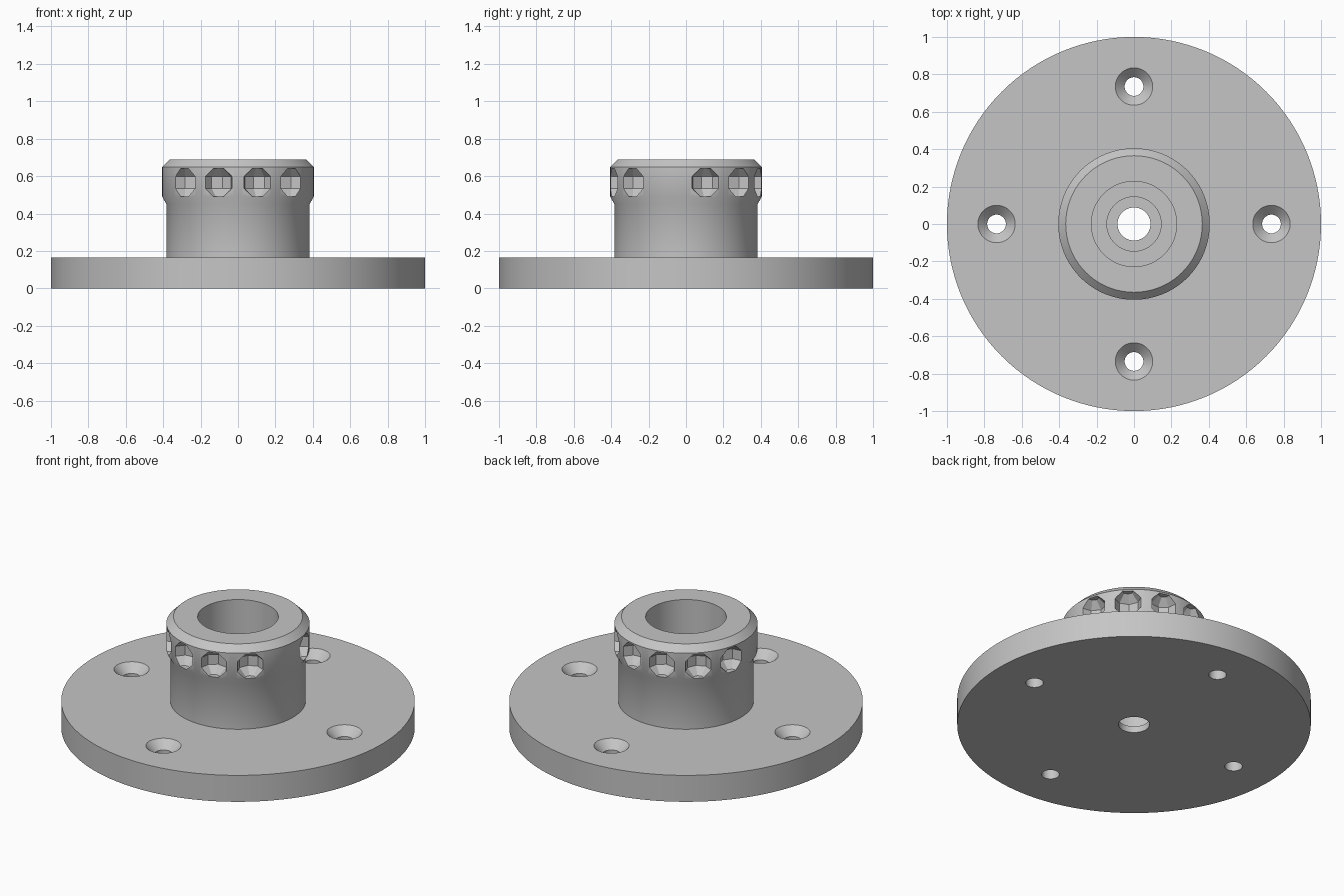
import bpy, bmesh
from math import radians, cos, sin, tau
from mathutils import Matrix

cube = bpy.data.objects.get("Cube")
if cube:
    bpy.data.objects.remove(cube)

grey = bpy.data.materials.new("light grey")
grey.use_nodes = True
grey.diffuse_color = (0.56, 0.56, 0.56, 1)
grey.node_tree.nodes["Principled BSDF"].inputs["Base Color"].default_value = grey.diffuse_color


def lathe(bm, profile, steps, tube=False, place=Matrix()):
    """Revolve (radius, height) points about z; a tube closes on itself, a solid gets caps."""
    rings = [[bm.verts.new(place @ Matrix.Translation((r * cos(tau * i / steps),
                                                       r * sin(tau * i / steps), z)).translation)
              for i in range(steps)] for r, z in profile]
    pairs = list(zip(rings, rings[1:]))
    if tube:
        pairs.append((rings[-1], rings[0]))
    faces = [bm.faces.new((a[i], a[(i + 1) % steps], b[(i + 1) % steps], b[i]))
             for a, b in pairs for i in range(steps)]
    if not tube:
        faces += [bm.faces.new(rings[0]), bm.faces.new(rings[-1])]
    bmesh.ops.recalc_face_normals(bm, faces=faces)


def make_object(name, bm):
    mesh = bpy.data.meshes.new(name)
    bm.to_mesh(mesh)
    bm.free()
    mesh.materials.append(grey)
    obj = bpy.data.objects.new(name, mesh)
    bpy.context.collection.objects.link(obj)
    return obj


# Flange, shaft and chamfered collar around a stepped bore
base_top, top = 0.165, 0.69
outside = [(1, 0), (1, base_top), (0.383, base_top), (0.383, 0.45),
           (0.405, 0.49), (0.405, 0.65), (0.365, top)]
bore = [(0.228, top), (0.228, base_top), (0.145, base_top),
        (0.145, 0.04), (0.088, 0.04), (0.088, 0)]
bm = bmesh.new()
lathe(bm, outside + bore, 128, tube=True)
hub = make_object("flanged_hub", bm)

# Countersunk screw holes
bm = bmesh.new()
screw = [(0.05, -0.1), (0.05, base_top - 0.05), (0.1, base_top), (0.1, base_top + 0.03)]
for k in range(4):
    lathe(bm, screw, 48,
          place=Matrix.Rotation(tau * k / 4, 4, "Z") @ Matrix.Translation((0.735, 0, 0)))

# Eight-sided ball pockets round the collar, left out at two places near the front
wide, narrow = 0.075, 0.031
ball = [(narrow, -wide), (wide, -narrow), (wide, narrow), (narrow, wide)]
for angle in range(15, 360, 30):
    if angle not in (195, 345):
        lathe(bm, ball, 8, place=Matrix.Rotation(radians(angle), 4, "Z")
              @ Matrix.Translation((0.4, 0, 0.566)))
cutter = make_object("hole_cutter", bm)
cutter.hide_render = True

cut = hub.modifiers.new("holes", "BOOLEAN")
cut.operation = "DIFFERENCE"
cut.solver = "EXACT"
cut.object = cutter

bpy.ops.object.select_all(action="DESELECT")
hub.select_set(True)
bpy.context.view_layer.objects.active = hub
bpy.ops.object.modifier_apply(modifier=cut.name)
bpy.data.objects.remove(cutter)
bpy.ops.object.shade_smooth_by_angle(angle=radians(30))
